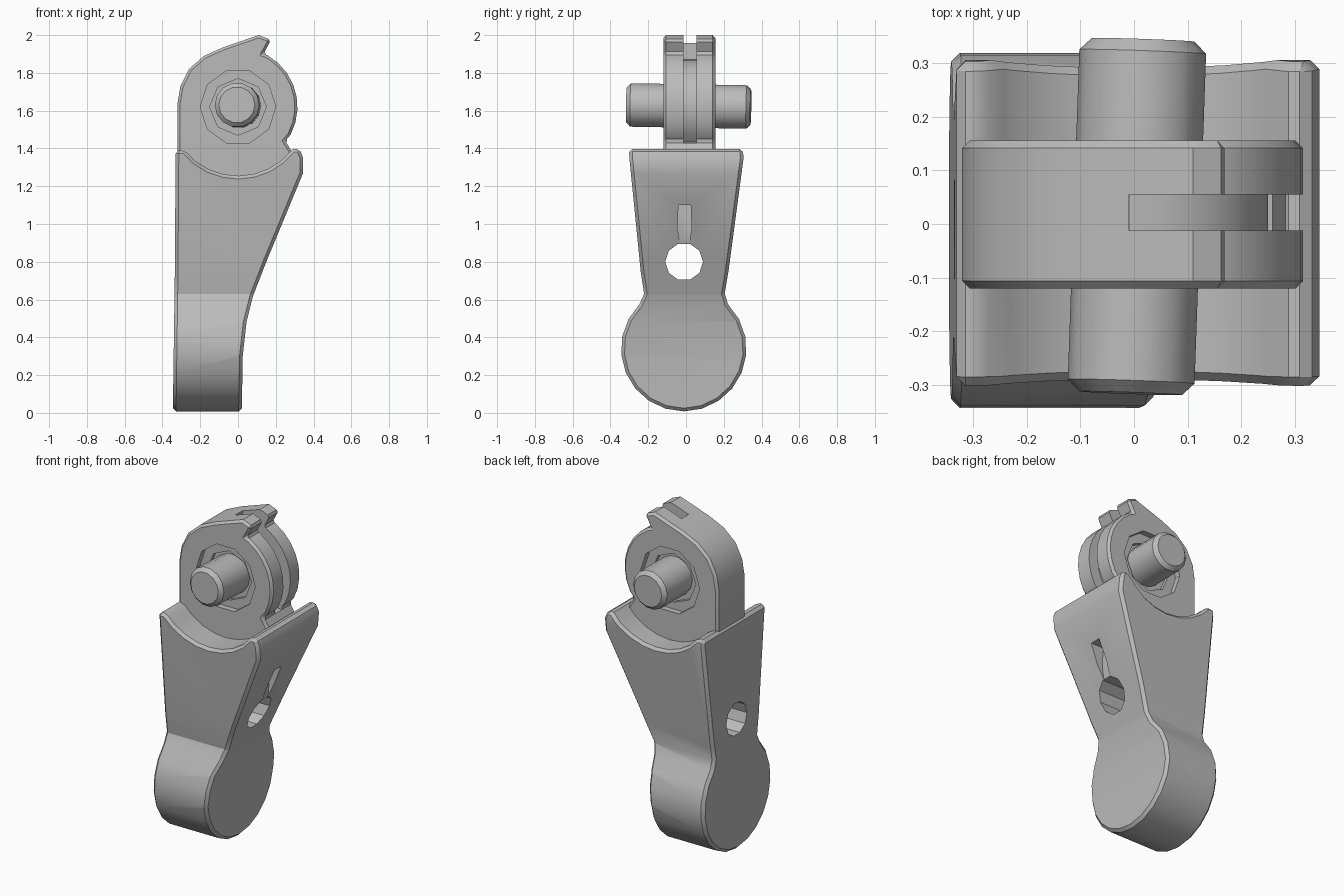
import bpy, bmesh, math
from mathutils import Vector

if "Cube" in bpy.data.objects:
    bpy.data.objects.remove(bpy.data.objects["Cube"], do_unlink=True)

grey = bpy.data.materials.new("plain grey")
grey.use_nodes = True
grey.diffuse_color = (0.5, 0.5, 0.5, 1)
grey.node_tree.nodes["Principled BSDF"].inputs["Base Color"].default_value = (0.5, 0.5, 0.5, 1)

PIVOT = (0.0, 1.62)


def prism(name, outline, lo, hi, axis):
    """Extrude a 2D outline along axis 'x' (points are y,z) or 'y' (points are x,z)."""
    bm = bmesh.new()
    def place(p, d):
        return (d, p[0], p[1]) if axis == "x" else (p[0], d, p[1])
    face = bm.faces.new([bm.verts.new(place(p, lo)) for p in outline])
    moved = bmesh.ops.extrude_face_region(bm, geom=[face])["geom"]
    step = Vector((hi - lo, 0, 0)) if axis == "x" else Vector((0, hi - lo, 0))
    bmesh.ops.translate(bm, vec=step, verts=[v for v in moved if isinstance(v, bmesh.types.BMVert)])
    bmesh.ops.recalc_face_normals(bm, faces=bm.faces)
    mesh = bpy.data.meshes.new(name)
    bm.to_mesh(mesh)
    bm.free()
    mesh.materials.append(grey)
    obj = bpy.data.objects.new(name, mesh)
    bpy.context.collection.objects.link(obj)
    return obj


def arc(centre, radius, start, end, count):
    """Points on an arc, angles in degrees."""
    angles = [math.radians(start + (end - start) * i / (count - 1)) for i in range(count)]
    return [(centre[0] + radius * math.cos(a), centre[1] + radius * math.sin(a)) for a in angles]


def ring(centre, radius, sides):
    return arc(centre, radius, 0, 360 - 360 / sides, sides)


def apply(obj, mod):
    bpy.context.view_layer.objects.active = obj
    bpy.ops.object.modifier_apply(modifier=mod.name)


def combine(obj, tool, operation="DIFFERENCE"):
    mod = obj.modifiers.new("cut", "BOOLEAN")
    mod.operation, mod.solver, mod.object = operation, "EXACT", tool
    apply(obj, mod)
    bpy.data.objects.remove(tool, do_unlink=True)


def bevel(obj, width, angle=40):
    mod = obj.modifiers.new("edge", "BEVEL")
    mod.width, mod.segments = width, 1
    mod.limit_method, mod.angle_limit = "ANGLE", math.radians(angle)
    apply(obj, mod)


def smooth(obj):
    bpy.ops.object.select_all(action="DESELECT")
    obj.select_set(True)
    bpy.context.view_layer.objects.active = obj
    bpy.ops.object.shade_smooth_by_angle(angle=math.radians(30))


# Lever body: side profile with a cupped top, crossed with a paddle outline
cup = arc(PIVOT, 0.365, -38, -141, 9)
side = [(-0.345, 0), (0.02, 0), (0.025, 0.3), (0.045, 0.48), (0.08, 0.62), (0.15, 0.8),
        (0.345, 1.27), (0.345, 1.35), (0.325, 1.4)] + cup + [(-0.33, 1.39), (-0.335, 0.7)]
body = prism("lever_body", side, -0.5, 0.5, "y")
paddle = arc((-0.012, 0.34), 0.332, 135, 405, 17) + [
    (0.205, 0.63), (0.225, 0.75), (0.305, 1.35), (0.29, 1.5),
    (-0.305, 1.5), (-0.3, 1.35), (-0.24, 0.75), (-0.222, 0.63)]
combine(body, prism("paddle_outline", paddle, -0.6, 0.6, "x"), "INTERSECT")
bevel(body, 0.018)

# Through hole and the shallow notch above it
combine(body, prism("hole_cutter", ring((-0.01, 0.8), 0.1, 10), -0.6, 0.6, "x"))
notch = [(-0.025, 0.85), (0.01, 0.85), (0.03, 0.98), (0.025, 1.1), (-0.04, 1.1), (-0.045, 0.98)]
combine(body, prism("notch_cutter", notch, 0.19, 0.5, "x"))
smooth(body)

# Hinge knuckle with a rounded back shoulder and a hooked tooth on top
knuckle_side = [(-0.3, 1.2), (0.22, 1.2), (0.3, 1.36), (0.25, 1.44)] + arc(PIVOT, 0.315, -28, 60, 8) + [
    (0.135, 1.9), (0.175, 1.975), (0.11, 2.0), (-0.08, 1.935), (-0.18, 1.89),
    (-0.26, 1.82), (-0.305, 1.73), (-0.32, 1.64), (-0.32, 1.38)]
knuckle = prism("hinge_knuckle", knuckle_side, -0.12, 0.155, "y")
bevel(knuckle, 0.014, 60)

# Groove running round the front rim, splitting the tooth in two
groove = arc(PIVOT, 0.25, -48, 92, 12) + [(-0.01, 2.1), (0.5, 2.1), (0.5, 1.41)]
combine(knuckle, prism("groove_cutter", groove, -0.012, 0.055, "y"))

# Ringed recess on each face around the pin
for face, depth in ((-0.12, 0.06), (0.155, -0.06)):
    outside = face - depth
    combine(knuckle, prism("recess_cutter", ring(PIVOT, 0.2, 10), outside, face + depth * 0.6, "y"))
    combine(knuckle, prism("bore_cutter", ring(PIVOT, 0.15, 8), outside, face + depth, "y"))
smooth(knuckle)

# Hinge pin, leaning very slightly
pin = prism("hinge_pin", ring((0.0, 0.0), 0.118, 14), -0.315, 0.343, "y")
bevel(pin, 0.022)
pin.location = (0.005, 0, PIVOT[1] + 0.005)
pin.rotation_euler = (math.radians(-1), 0, math.radians(-2))
smooth(pin)
